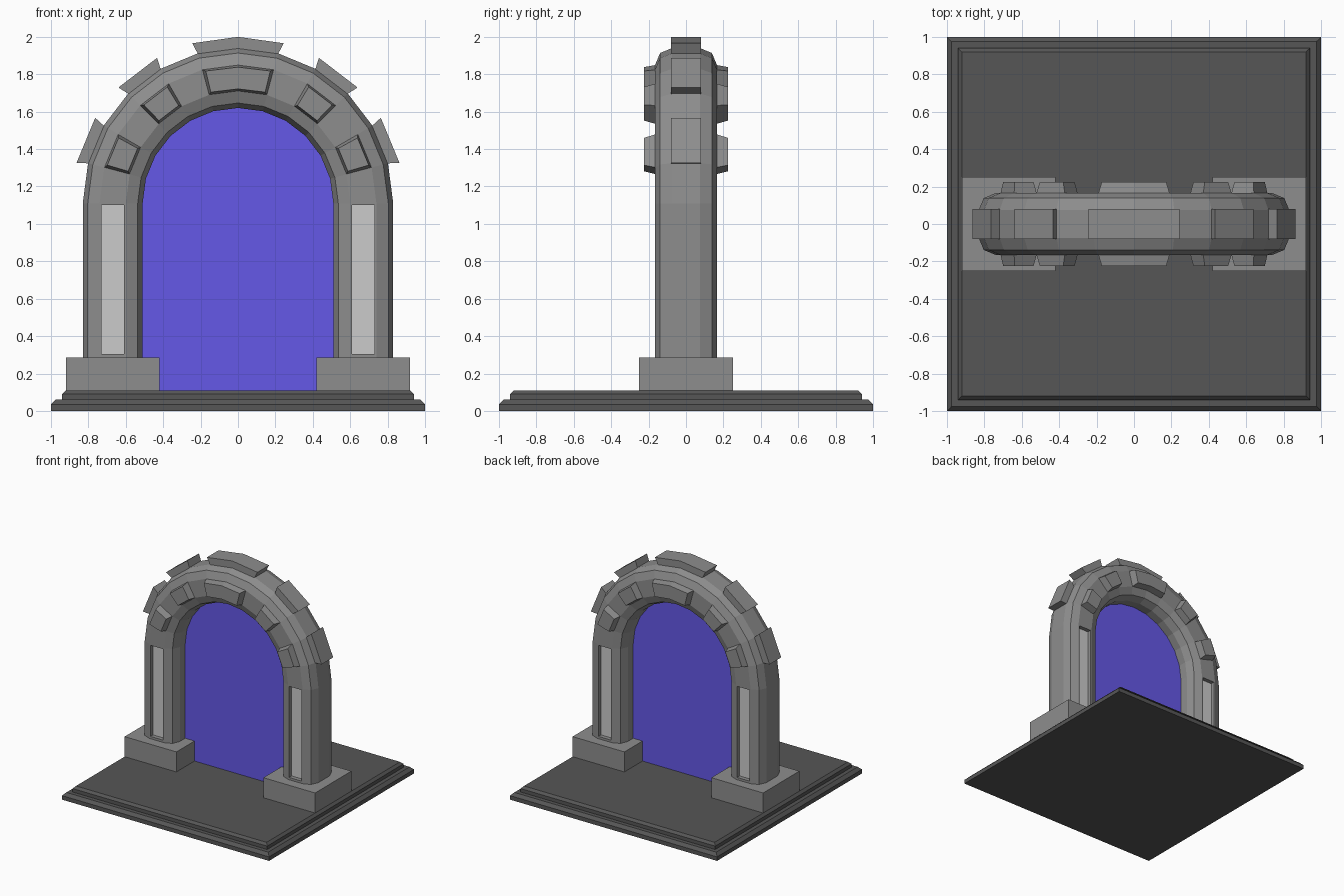
import bpy, bmesh
from math import sin, cos, radians

if "Cube" in bpy.data.objects:
    bpy.data.objects.remove(bpy.data.objects["Cube"])

CZ, RM = 1.11, 0.67          # arch centre height, mid radius


def material(name, r, g, b):
    m = bpy.data.materials.new(name)
    m.diffuse_color = (r, g, b, 1)
    m.use_nodes = True
    m.node_tree.nodes["Principled BSDF"].inputs["Base Color"].default_value = m.diffuse_color
    return m


STONE = material("stone", .27, .27, .27)
DARK = material("dark_stone", .094, .094, .094)
PALE = material("pale_stone", .56, .56, .56)
VIOLET = material("violet", .13, .098, .8)


def finish(bm, name, *mats):
    bmesh.ops.recalc_face_normals(bm, faces=bm.faces)
    me = bpy.data.meshes.new(name)
    bm.to_mesh(me)
    bm.free()
    for m in mats or (STONE,):
        me.materials.append(m)
    ob = bpy.data.objects.new(name, me)
    bpy.context.collection.objects.link(ob)
    return ob


def bridge(bm, loops):
    """Skin a list of equal closed loops and cap both ends."""
    rings = [[bm.verts.new(p) for p in loop] for loop in loops]
    n = len(rings[0])
    for a, b in zip(rings, rings[1:]):
        for i in range(n):
            j = (i + 1) % n
            bm.faces.new((a[i], a[j], b[j], b[i]))
    bm.faces.new(rings[0])
    bm.faces.new(rings[-1])


def polar(a, r, y):
    """Point at angle a (degrees from vertical) on the arch."""
    return (r * sin(radians(a)), y, CZ + r * cos(radians(a)))


# stepped square base
bm = bmesh.new()
steps = [(1, 0), (1, .035), (.975, .06), (.94, .06), (.94, .09), (.92, .11)]
bridge(bm, [[(-s, -s, z), (s, -s, z), (s, s, z), (-s, s, z)] for s, z in steps])
finish(bm, "base", DARK)

# two plinths
for side, label in ((-1, "left"), (1, "right")):
    bm = bmesh.new()
    bridge(bm, [[(side * x, y, z) for x, y in
                 ((.42, -.25), (.92, -.25), (.92, .25), (.42, .25))]
                for z in (.11, .285)])
    finish(bm, label + "_plinth")

# arch: rounded square section swept up, over and down
w, h, d = .16, .165, .09
k = d * (1 - cos(radians(45)))
quarter = [(w, h - d), (w - k, h - k), (w - d, h)]
section = (quarter + [(-x, y) for x, y in reversed(quarter)]
           + [(-x, -y) for x, y in quarter] + [(x, -y) for x, y in reversed(quarter)])
angles = [-90 + 15 * i for i in range(13)]
loops = [[(-(RM + r), y, .28) for r, y in section]]
loops += [[polar(a, RM + r, y) for r, y in section] for a in angles]
loops += [[(RM + r, y, .28) for r, y in section]]
bm = bmesh.new()
bridge(bm, loops)
bmesh.ops.recalc_face_normals(bm, faces=bm.faces)
# recessed pale panels in the front and back of each leg
panels = [f for f in bm.faces
          if abs(f.normal.y) > .99 and f.calc_center_median().z < 1.0]
bmesh.ops.inset_individual(bm, faces=panels, thickness=.014)
for f in panels:
    for v in f.verts:
        if v.co.z < .5:
            v.co.z = .305
bmesh.ops.inset_individual(bm, faces=panels, thickness=.0002, depth=-.035)
for f in panels:
    f.material_index = 1
finish(bm, "arch", STONE, PALE)

# raised blocks: keystone plus two more on each side
spans = {"keystone": [-15, 0, 15]}
for s, label in ((-1, "left"), (1, "right")):
    spans[label + "_upper_block"] = [s * 30, s * 45]
    spans[label + "_lower_block"] = [s * 60, s * 75]


def spread(angs, e):
    """Widen the end angles of a span by e degrees."""
    c = (angs[0] + angs[-1]) / 2
    half = abs(angs[-1] - angs[0]) / 2
    return [c + (a - c) * (half + e) / half for a in angs]


for name, angs in spans.items():
    # flared block on the outer rim
    bm = bmesh.new()
    bridge(bm, [[polar(a, r, -.08) for a in aa] + [polar(a, r, .08) for a in reversed(aa)]
                for aa, r in ((angs, .825), (spread(angs, .9), .89))])
    finish(bm, name + "_rim")
    # tapered blocks on front and back faces
    for s, label in ((-1, "_front"), (1, "_back")):
        bm = bmesh.new()
        bridge(bm, [[polar(a, r1, s * y) for a in aa] + [polar(a, r0, s * y) for a in reversed(aa)]
                    for aa, r0, r1, y in ((angs, RM - .07, RM + .07, .16),
                                          (spread(angs, -1.3), RM - .058, RM + .058, .225))])
        finish(bm, name + label)

# glowing portal sheet filling the opening
bm = bmesh.new()
R = .53
pts = [(-R, 0, .11)] + [polar(a, R, 0) for a in angles] + [(R, 0, .11)]
bm.faces.new([bm.verts.new(p) for p in reversed(pts)])
finish(bm, "portal", VIOLET)
